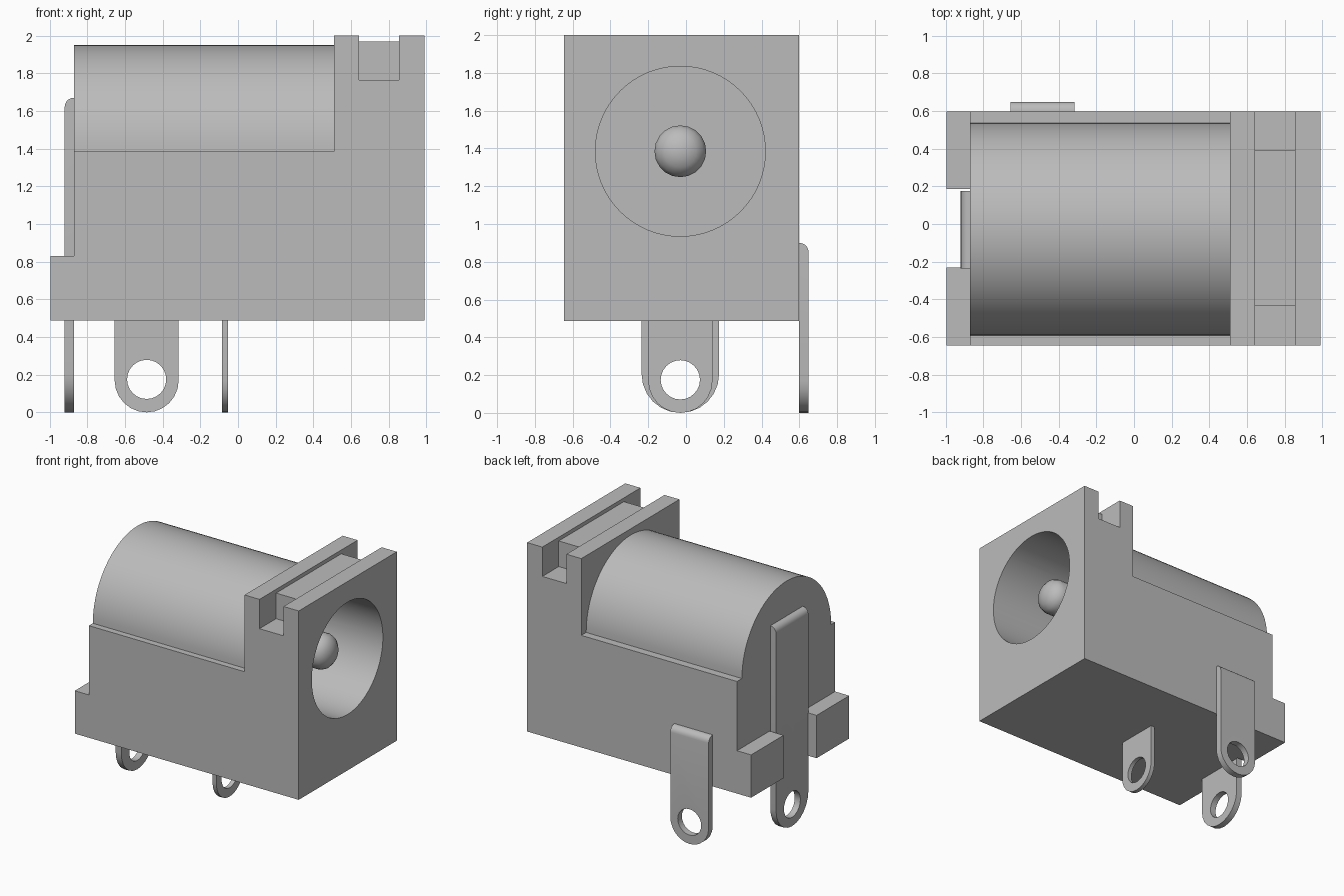
import bpy, bmesh, math
from mathutils import Vector

cube = bpy.data.objects.get("Cube")
if cube:
    bpy.data.objects.remove(cube, do_unlink=True)

grey = bpy.data.materials.new("plain grey")
grey.use_nodes = True
color = (0.5, 0.5, 0.5, 1)
grey.diffuse_color = color
grey.node_tree.nodes["Principled BSDF"].inputs["Base Color"].default_value = color

# Shared dimensions
BACK, FRONT = -0.645, 0.597        # body extent in y
AXIS_Y, AXIS_Z = -0.03, 1.385      # centre line of the socket
REAR, FLANGE, FACE = -0.87, 0.51, 0.99
BOTTOM, TOP = 0.487, 2.0
parts = []


def finish(name, bm):
    bmesh.ops.recalc_face_normals(bm, faces=bm.faces)
    mesh = bpy.data.meshes.new(name)
    bm.to_mesh(mesh)
    bm.free()
    obj = bpy.data.objects.new(name, mesh)
    bpy.context.collection.objects.link(obj)
    mesh.materials.append(grey)
    parts.append(obj)
    return obj


def prism_mesh(points, depth):
    """Extrude a flat outline along a vector."""
    bm = bmesh.new()
    face = bm.faces.new([bm.verts.new(p) for p in points])
    out = bmesh.ops.extrude_face_region(bm, geom=[face])["geom"]
    verts = [v for v in out if isinstance(v, bmesh.types.BMVert)]
    bmesh.ops.translate(bm, verts=verts, vec=Vector(depth))
    return bm


def box(name, x, y, z):
    pts = [(x[0], y[0], z[0]), (x[1], y[0], z[0]), (x[1], y[1], z[0]), (x[0], y[1], z[0])]
    return finish(name, prism_mesh(pts, (0, 0, z[1] - z[0])))


def arc(cu, cv, r, start, end, steps):
    angles = [start + (end - start) * i / steps for i in range(steps + 1)]
    return [(cu + r * math.cos(a), cv + r * math.sin(a)) for a in angles]


def circle(cu, cv, r, steps):
    return arc(cu, cv, r, 0, math.tau, steps)[:-1]


def cut(targets, cutter):
    parts.remove(cutter)
    for obj in targets:
        mod = obj.modifiers.new("cut", "BOOLEAN")
        mod.operation, mod.solver, mod.object = "DIFFERENCE", "EXACT", cutter
        bpy.context.view_layer.objects.active = obj
        bpy.ops.object.modifier_apply(modifier=mod.name)
    bpy.data.objects.remove(cutter, do_unlink=True)


# Housing: low body with a tall slotted flange at the socket end
profile = [(REAR, BOTTOM), (FACE, BOTTOM), (FACE, TOP), (0.855, TOP), (0.855, 1.765),
           (0.642, 1.765), (0.642, TOP), (FLANGE, TOP), (FLANGE, AXIS_Z), (REAR, AXIS_Z)]
housing = finish("housing", prism_mesh([(x, BACK, z) for x, z in profile],
                                       (0, FRONT - BACK, 0)))

# Half-round barrel on the body
half = arc(AXIS_Y, AXIS_Z, 0.565, 0, math.pi, 40)
barrel = finish("barrel", prism_mesh([(REAR, y, z) for y, z in half], (FLANGE - REAR, 0, 0)))

# Raised bar inside the flange slot
bar = box("slot_bar", (0.642, 0.855), (-0.435, 0.39), (1.765, 1.97))

# Deep socket bore
bore = finish("bore_cutter", prism_mesh(
    [(-0.7, y, z) for y, z in circle(AXIS_Y, AXIS_Z, 0.45, 64)], (2, 0, 0)))
cut([housing, barrel, bar], bore)

# Rear feet on both sides of the terminal gap
box("rear_foot_left", (-0.995, REAR), (0.185, FRONT), (BOTTOM, 0.83))
box("rear_foot_right", (-0.995, REAR), (BACK, -0.232), (BOTTOM, 0.83))

# Round-nosed centre pin
bm = bmesh.new()
nose = [(-0.75, 0.137), (0.78, 0.137), (0.82, 0.122), (0.852, 0.085), (0.868, 0.04), (0.872, 0)]
line = [bm.verts.new((x, AXIS_Y + r, AXIS_Z)) for x, r in nose]
edges = [bm.edges.new(pair) for pair in zip(line, line[1:])]
bmesh.ops.spin(bm, geom=line + edges, cent=(0, AXIS_Y, AXIS_Z), axis=(1, 0, 0),
               angle=math.tau, steps=20)
bmesh.ops.remove_doubles(bm, verts=bm.verts, dist=0.0001)
finish("centre_pin", bm)


def terminal(name, centre, radius, top, place, depth, rounded=True):
    """Solder tab with a round foot, an eyelet and an optional rounded top."""
    depth = Vector(depth)
    outline = arc(centre, radius, radius, math.pi, math.tau, 12)
    outline += [(centre + radius, top), (centre - radius, top)]
    bm = prism_mesh([place(u, z) for u, z in outline], depth)
    if rounded:
        outer = Vector(place(centre, top)) + depth
        way = depth.normalized()
        edge = [e for e in bm.edges if all(
            abs(v.co.z - top) < 0.001 and abs((v.co - outer).dot(way)) < 0.001
            for v in e.verts)]
        bmesh.ops.bevel(bm, geom=edge, offset=depth.length * 0.95, segments=5,
                        profile=0.5, affect="EDGES")
    tab = finish(name, bm)
    hole = [Vector(place(u, z)) - depth for u, z in circle(centre, 0.175, 0.104, 24)]
    cut([tab], finish("eyelet_cutter", prism_mesh(hole, depth * 3)))


# Three solder terminals
terminal("rear_terminal", AXIS_Y, 0.205, 1.67, lambda u, z: (REAR, u, z), (-0.05, 0, 0))
terminal("side_terminal", -0.485, 0.17, 0.9, lambda u, z: (u, FRONT, z), (0, 0.052, 0))
terminal("middle_terminal", AXIS_Y, 0.17, BOTTOM + 0.02, lambda u, z: (-0.052, u, z),
         (-0.034, 0, 0), rounded=False)

# Smooth round surfaces, crisp edges elsewhere
bpy.ops.object.select_all(action="DESELECT")
for obj in parts:
    obj.select_set(True)
bpy.context.view_layer.objects.active = housing
bpy.ops.object.shade_smooth_by_angle(angle=math.radians(30))
